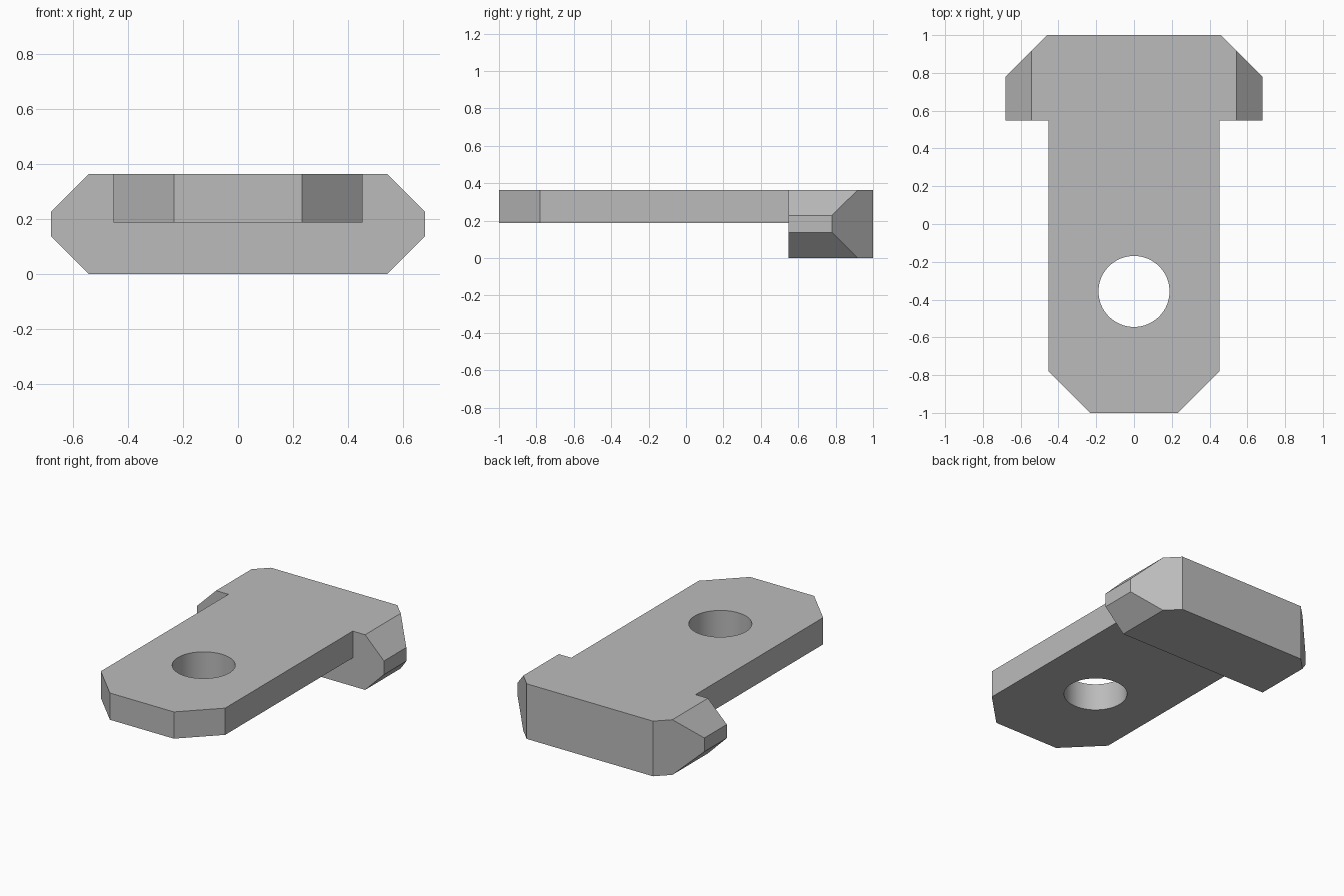
import bpy
import bmesh
from mathutils import Vector

cube = bpy.data.objects.get("Cube")
if cube:
    bpy.data.objects.remove(cube, do_unlink=True)

TOP = 0.363
grey = bpy.data.materials.new("plain grey")
grey.use_nodes = True
colour = (0.5, 0.5, 0.5, 1)
grey.diffuse_color = colour
grey.node_tree.nodes["Principled BSDF"].inputs["Base Color"].default_value = colour


def prism(name, outline, offset, corner_cut=None):
    """Extrude a closed outline; optionally slice both rear corners at 45 degrees."""
    bm = bmesh.new()
    face = bm.faces.new([bm.verts.new(p) for p in outline])
    ext = bmesh.ops.extrude_face_region(bm, geom=[face])
    verts = [v for v in ext["geom"] if isinstance(v, bmesh.types.BMVert)]
    bmesh.ops.translate(bm, verts=verts, vec=offset)
    if corner_cut:
        for side in (-1, 1):
            cut = bmesh.ops.bisect_plane(
                bm, geom=bm.verts[:] + bm.edges[:] + bm.faces[:],
                plane_co=(side * corner_cut, 1, 0), plane_no=Vector((side, 1, 0)).normalized(),
                clear_outer=True)
            edges = [e for e in cut["geom_cut"] if isinstance(e, bmesh.types.BMEdge)]
            bmesh.ops.contextual_create(bm, geom=edges)
    bmesh.ops.recalc_face_normals(bm, faces=bm.faces[:])
    mesh = bpy.data.meshes.new(name)
    bm.to_mesh(mesh)
    bm.free()
    mesh.materials.append(grey)
    obj = bpy.data.objects.new(name, mesh)
    bpy.context.collection.objects.link(obj)
    return obj


def combine(target, other, operation):
    """Apply a boolean and discard the helper."""
    mod = target.modifiers.new(operation, "BOOLEAN")
    mod.operation, mod.object, mod.solver = operation, other, "EXACT"
    bpy.ops.object.select_all(action="DESELECT")
    bpy.context.view_layer.objects.active = target
    target.select_set(True)
    bpy.ops.object.modifier_apply(modifier=mod.name)
    bpy.data.objects.remove(other, do_unlink=True)


# Flat plate with a chamfered front end, running into the head
half = [(0.233, -1), (0.453, -0.78), (0.453, 0.75)]
outline = half + [(-x, y) for x, y in reversed(half)]
plate = prism("tee_plate", [(x, y, 0.187) for x, y in outline], (0, 0, TOP - 0.187))

# Deep cross head with bevelled ends and clipped rear corners
half = [(0.543, 0), (0.68, 0.137), (0.68, 0.227), (0.543, TOP)]
outline = half + [(-x, z) for x, z in reversed(half)]
head = prism("cross_head", [(x, 0.547, z) for x, z in outline], (0, 0.453, 0), 0.46)

# Round through hole
bpy.ops.mesh.primitive_cylinder_add(vertices=64, radius=0.188, depth=1, location=(0, -0.357, 0.27))
drill = bpy.context.object
drill.name = "hole_cutter"
drill.data.materials.append(grey)
drill.hide_render = True

combine(plate, drill, "DIFFERENCE")
combine(plate, head, "UNION")
bpy.ops.object.shade_smooth_by_angle()
